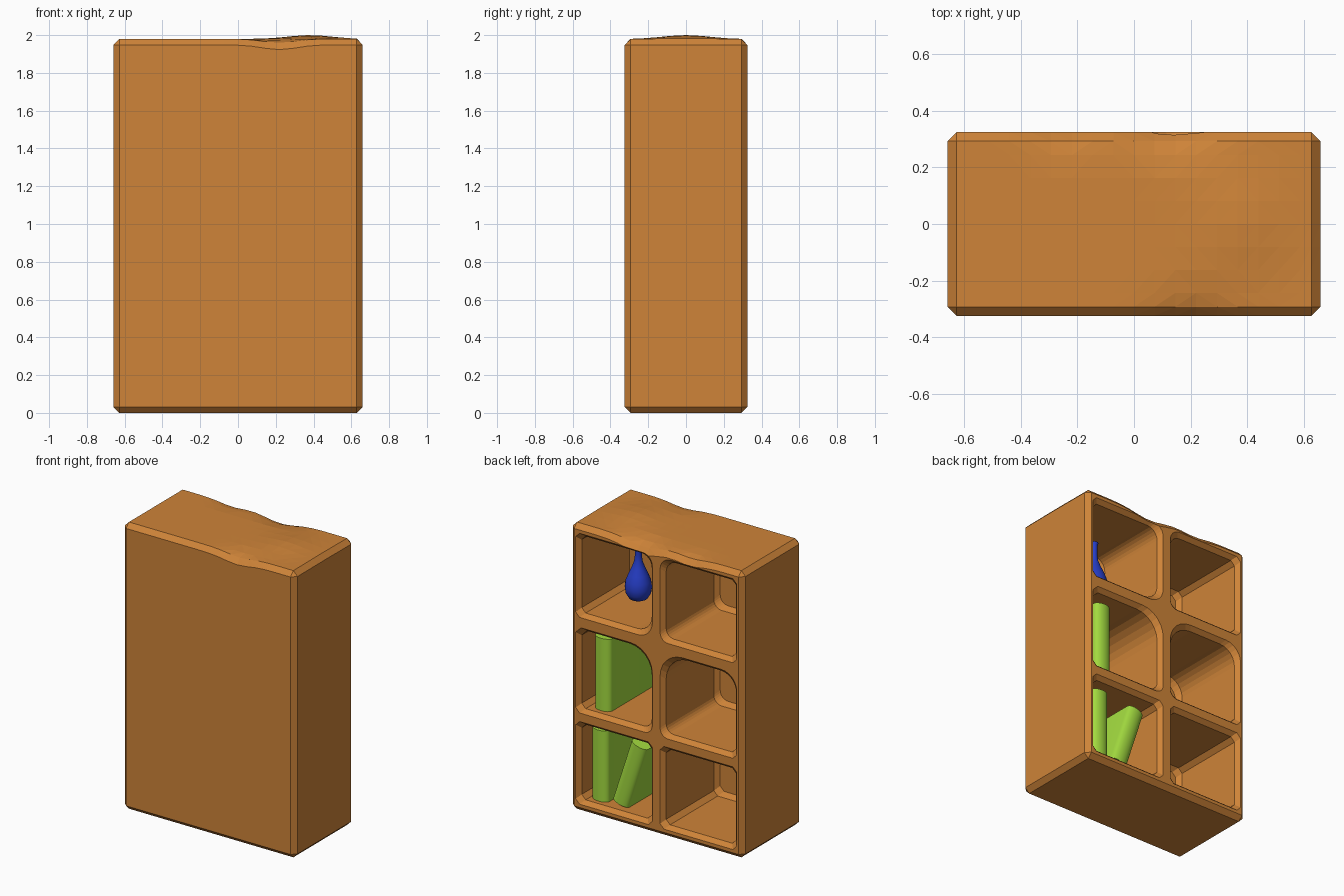
import bpy, bmesh, math
from mathutils import Matrix, Vector

old = bpy.data.objects.get("Cube")
if old:
    bpy.data.objects.remove(old)


def material(name, rgb):
    m = bpy.data.materials.new(name)
    m.use_nodes = True
    m.diffuse_color = (*rgb, 1)
    m.node_tree.nodes["Principled BSDF"].inputs["Base Color"].default_value = (*rgb, 1)
    return m


wood = material("orange wood", (0.62, 0.23, 0.04))
green = material("book green", (0.36, 0.70, 0.05))
blue = material("bottle blue", (0.02, 0.05, 0.60))


def make_object(name, bm, mat):
    bmesh.ops.recalc_face_normals(bm, faces=bm.faces)
    mesh = bpy.data.meshes.new(name)
    bm.to_mesh(mesh)
    bm.free()
    mesh.materials.append(mat)
    obj = bpy.data.objects.new(name, mesh)
    bpy.context.collection.objects.link(obj)
    return obj


def loft(bm, rings):
    """Closed solid through rings that all have the same point count."""
    loops = [[bm.verts.new(p) for p in ring] for ring in rings]
    n = len(loops[0])
    for a, b in zip(loops, loops[1:]):
        for i in range(n):
            j = (i + 1) % n
            bm.faces.new((a[i], a[j], b[j], b[i]))
    bm.faces.new(loops[0])
    bm.faces.new(loops[-1])


def bump(x, y, cx, cy, rx, ry):
    return math.exp(-((x - cx) / rx) ** 2 - ((y - cy) / ry) ** 2)


# Chamfered cabinet body with a worn, uneven top
W, D, H = 1.32, 0.65, 1.98
bm = bmesh.new()
bmesh.ops.create_cube(bm, size=1, matrix=Matrix.Translation((0, 0, H / 2)) @ Matrix.Diagonal((W, D, H, 1)))
bmesh.ops.bevel(bm, geom=bm.edges[:], offset=0.032, segments=1, affect='EDGES')
for axis, count, span in ((0, 18, W), (1, 8, D)):
    for i in range(1, count):
        normal = Vector((0, 0, 0))
        normal[axis] = 1
        cut = normal * (span * (i / count - 0.5))
        bmesh.ops.bisect_plane(bm, geom=bm.verts[:] + bm.edges[:] + bm.faces[:], plane_co=cut, plane_no=normal)
for v in bm.verts:
    if v.co.z > H - 0.05:
        x, y = v.co.x, v.co.y
        v.co.z += 0.02 * bump(x, y, 0.38, 0, 0.16, 0.17)
        v.co.z -= 0.045 * bump(x, y, 0.12, 0.34, 0.16, 0.09)
        v.co.z -= 0.025 * bump(x, y, -0.25, 0.34, 0.12, 0.08)
        v.co.z -= 0.025 * bump(x, y, 0.22, -0.33, 0.13, 0.08)
bmesh.ops.triangulate(bm, faces=bm.faces[:])
cabinet = make_object("cabinet", bm, wood)


def cell_ring(x0, x1, z0, z1, radii, grow, y):
    """Rectangle with rounded corners: low x low z, then counter-clockwise."""
    x0, x1, z0, z1 = x0 - grow, x1 + grow, z0 - grow, z1 + grow
    corners = ((x0, z0, 1, 1), (x1, z0, -1, 1), (x1, z1, -1, -1), (x0, z1, 1, -1))
    points = []
    for k, ((cx, cz, sx, sz), r) in enumerate(zip(corners, radii)):
        steps = 6 if r > 0.05 else 1
        for i in range(steps + 1):
            a = math.radians(180 + 90 * k + 90 * i / steps)
            points.append((cx + sx * r + r * math.cos(a), y, cz + sz * r + r * math.sin(a)))
    return points


# Six compartments cut in from the back, with worn corners round the upper crossing
SMALL = 0.03
rows = ((0.08, 0.60), (0.71, 1.25), (1.37, 1.90))
cells = bmesh.new()
for row, (z0, z1) in enumerate(rows):
    for side in (1, -1):
        x0, x1 = sorted((0.055 * side, 0.59 * side))
        radii = [SMALL] * 4
        inner_low, inner_high, outer_high = (0, 3, 2) if side > 0 else (1, 2, 3)
        if row == 1:
            radii[inner_high] = 0.17
            radii[inner_low] = 0.06
            radii[outer_high] = 0.04 if side > 0 else 0.12
        if row == 2:
            radii[inner_low] = 0.11 if side > 0 else 0.06
            radii[inner_high] = 0.08
        profile = ((0.055, 0.36), (0.0, 0.295), (0.0, -0.225), (-0.028, -0.255))
        loft(cells, [cell_ring(x0, x1, z0, z1, radii, g, y) for g, y in profile])
cutter = make_object("compartment_cutter", cells, wood)
cutter.hide_render = True
cutter.hide_viewport = True
cut = cabinet.modifiers.new("compartments", 'BOOLEAN')
cut.operation = 'DIFFERENCE'
cut.solver = 'EXACT'
cut.object = cutter


def book(name, x, z, height, lean=0):
    """Upright book with a rounded spine facing the open back."""
    t, front, spine = 0.062, -0.24, 0.23
    outline = [(-t, front), (t, front)]
    outline += [(t * math.cos(a), spine + 0.035 * math.sin(a)) for a in (math.pi * i / 8 for i in range(9))]
    bm = bmesh.new()
    loft(bm, [[(px, py, h) for px, py in outline] for h in (0, height)])
    obj = make_object(name, bm, green)
    obj.location = (x, 0, z)
    obj.rotation_euler.y = math.radians(lean)
    return obj


books = [book("middle_book", 0.465, 0.71, 0.50),
         book("lower_book", 0.485, 0.08, 0.49),
         book("leaning_book", 0.33, 0.10, 0.46, -18)]

# Round-bodied bottle with a slender neck
profile = ((0.03, 1.415), (0.06, 1.43), (0.08, 1.465), (0.086, 1.505), (0.08, 1.55),
           (0.062, 1.595), (0.042, 1.64), (0.027, 1.68), (0.022, 1.72), (0.022, 1.79), (0.028, 1.81))
bm = bmesh.new()
loft(bm, [[(r * math.cos(math.tau * i / 24), r * math.sin(math.tau * i / 24), z) for i in range(24)]
          for r, z in profile])
bottle = make_object("bottle", bm, blue)
bottle.location = (0.35, 0.02, 0)

for obj in books + [bottle]:
    bpy.ops.object.select_all(action='DESELECT')
    obj.select_set(True)
    bpy.context.view_layer.objects.active = obj
    bpy.ops.object.shade_smooth_by_angle(angle=math.radians(40))
